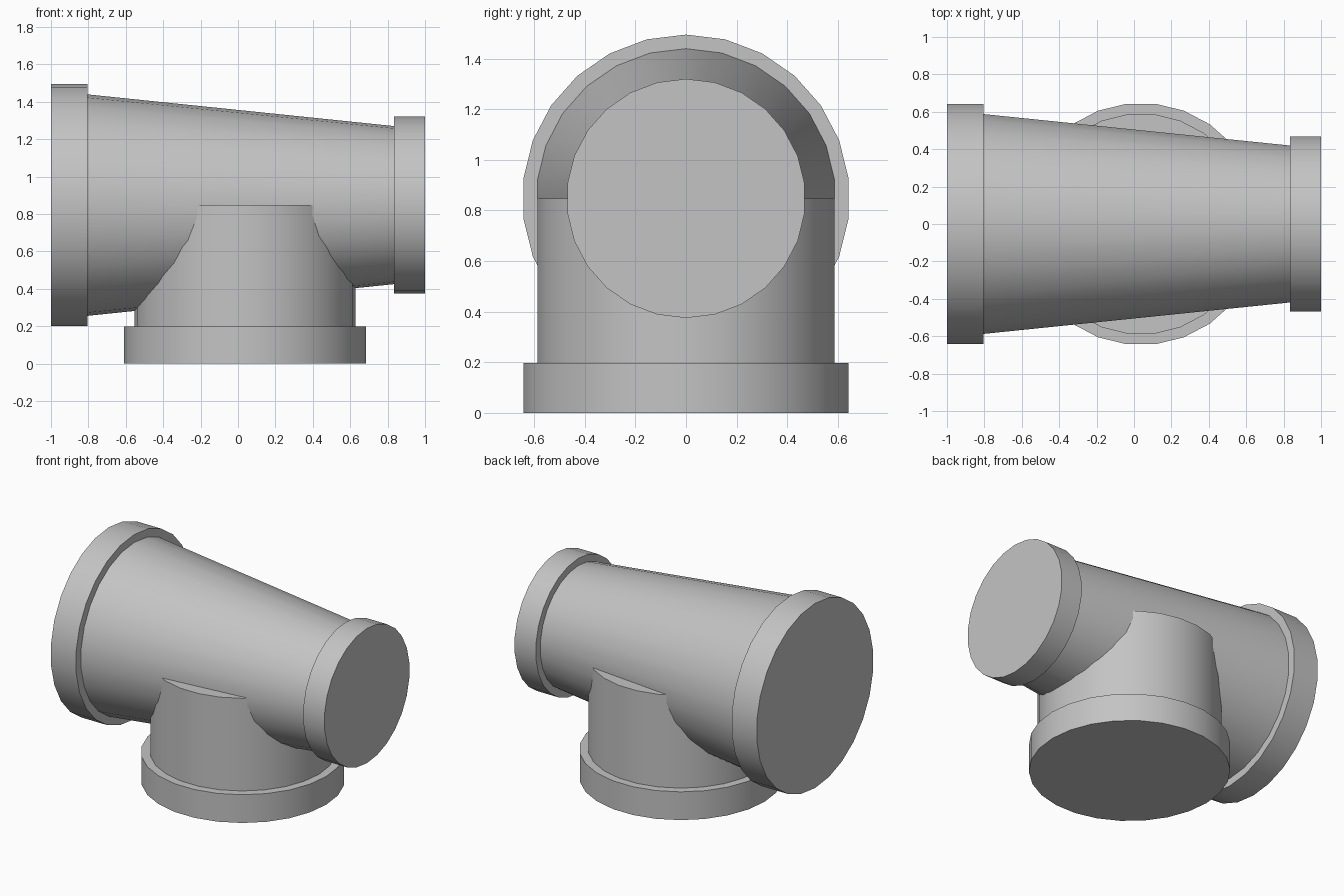
import bpy
import bmesh
from math import cos, sin, tau, radians

cube = bpy.data.objects.get("Cube")
if cube:
    bpy.data.objects.remove(cube, do_unlink=True)

SIDES = 26
AXIS_Z = 0.8475      # height of the tapered run
BRANCH_X = 0.0375    # centre of the downward branch

grey = bpy.data.materials.new("plain grey")
grey.use_nodes = True
colour = (0.55, 0.55, 0.55, 1)
grey.diffuse_color = colour
grey.node_tree.nodes["Principled BSDF"].inputs["Base Color"].default_value = colour


def run_point(along, r, a):
    return (along, r * sin(a), AXIS_Z + r * cos(a))


def branch_point(along, r, a):
    return (BRANCH_X + r * cos(a), r * sin(a), along)


def tube(name, place, start, end, r_start, r_end):
    """Closed frustum between two positions along an axis."""
    bm = bmesh.new()
    rings = [[bm.verts.new(place(t, r, tau * i / SIDES)) for i in range(SIDES)]
             for t, r in ((start, r_start), (end, r_end))]
    for ring in rings:
        bm.faces.new(ring)
    for i in range(SIDES):
        j = (i + 1) % SIDES
        bm.faces.new((rings[0][i], rings[0][j], rings[1][j], rings[1][i]))
    bmesh.ops.recalc_face_normals(bm, faces=bm.faces)
    mesh = bpy.data.meshes.new(name)
    bm.to_mesh(mesh)
    bm.free()
    mesh.materials.append(grey)
    obj = bpy.data.objects.new(name, mesh)
    bpy.context.collection.objects.link(obj)
    bpy.ops.object.select_all(action="DESELECT")
    obj.select_set(True)
    bpy.context.view_layer.objects.active = obj
    bpy.ops.object.shade_smooth_by_angle(angle=radians(30))


# Tapered horizontal run with a collar at each end
tube("large_collar", run_point, -1, -0.805, 0.6475, 0.6475)
tube("tapered_body", run_point, -0.805, 0.835, 0.592, 0.4225)
tube("small_collar", run_point, 0.835, 1, 0.4725, 0.4725)

# Vertical branch and its base collar
tube("branch_collar", branch_point, 0, 0.198, 0.6475, 0.6475)
tube("branch_pipe", branch_point, 0.198, AXIS_Z, 0.591, 0.591)
